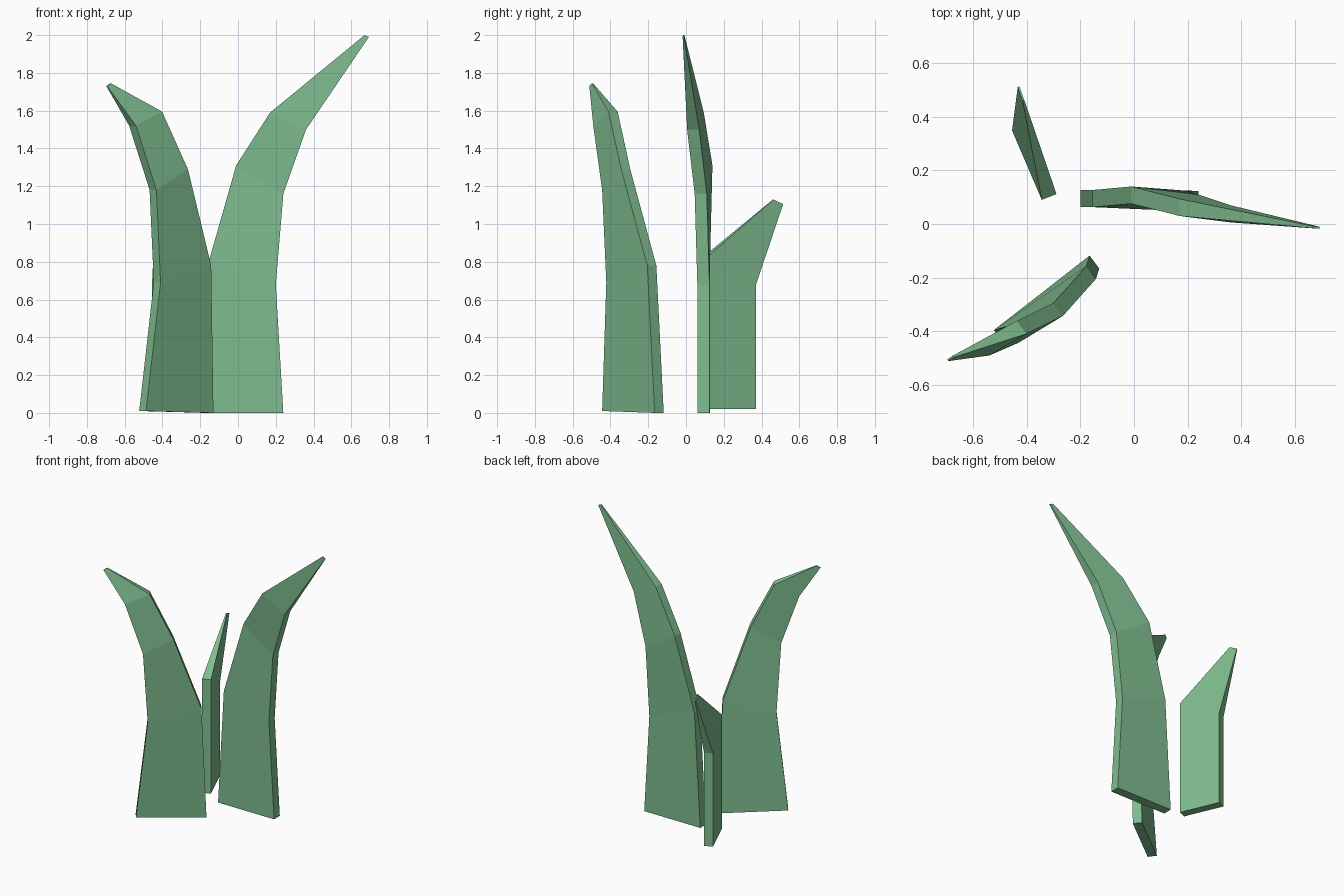
import bpy, bmesh
from mathutils import Vector

if "Cube" in bpy.data.objects:
    bpy.data.objects.remove(bpy.data.objects["Cube"])

green = bpy.data.materials.new("leaf_green")
green.diffuse_color = (0.21, 0.50, 0.27, 1)
green.use_nodes = True
green.node_tree.nodes["Principled BSDF"].inputs["Base Color"].default_value = green.diffuse_color


def blade(name, half, levels, tip_scale=0.12):
    """Loft a bent blade; each level is the mid-line of its two narrow edges."""
    bm = bmesh.new()
    rings = []
    for i, (a, b) in enumerate(levels):
        s = tip_scale if i == len(levels) - 1 else 1.0
        t = Vector((half[0], half[1], 0)) * s
        a, b = Vector(a), Vector(b)
        rings.append([bm.verts.new(p) for p in (a - t, b - t, b + t, a + t)])
    for lo, hi in zip(rings, rings[1:]):
        for k in range(4):
            n = (k + 1) % 4
            bm.faces.new((lo[k], lo[n], hi[n], hi[k]))
    bm.faces.new(rings[0][::-1])
    bm.faces.new(rings[-1])
    bmesh.ops.recalc_face_normals(bm, faces=bm.faces[:])
    me = bpy.data.meshes.new(name)
    bm.to_mesh(me)
    bm.free()
    me.materials.append(green)
    ob = bpy.data.objects.new(name, me)
    bpy.context.collection.objects.link(ob)
    return ob


# Tall blade, bending to the right
blade("tall_blade", (0, 0.032), [
    ((-0.20, 0.095, 0.0), (0.24, 0.092, 0.0)),
    ((-0.155, 0.095, 0.80), (0.20, 0.092, 0.68)),
    ((-0.01, 0.108, 1.31), (0.24, 0.078, 1.16)),
    ((0.17, 0.062, 1.59), (0.36, 0.038, 1.50)),
    ((0.67, -0.012, 2.0), (0.693, -0.014, 1.99)),
])

# Medium blade, bending to the front left
blade("medium_blade", (-0.018, 0.024), [
    ((-0.148, -0.142, 0.0), (-0.505, -0.420, 0.01)),
    ((-0.160, -0.181, 0.78), (-0.428, -0.398, 0.69)),
    ((-0.283, -0.319, 1.29), (-0.450, -0.420, 1.18)),
    ((-0.420, -0.386, 1.595), (-0.558, -0.467, 1.52)),
    ((-0.675, -0.495, 1.745), (-0.695, -0.509, 1.73)),
])

# Short blade, bending to the back
blade("short_blade", (0.0275, 0.011), [
    ((-0.317, 0.101, 0.02), (-0.428, 0.360, 0.02)),
    ((-0.317, 0.101, 0.825), (-0.428, 0.360, 0.68)),
    ((-0.413, 0.462, 1.13), (-0.431, 0.513, 1.105)),
])
